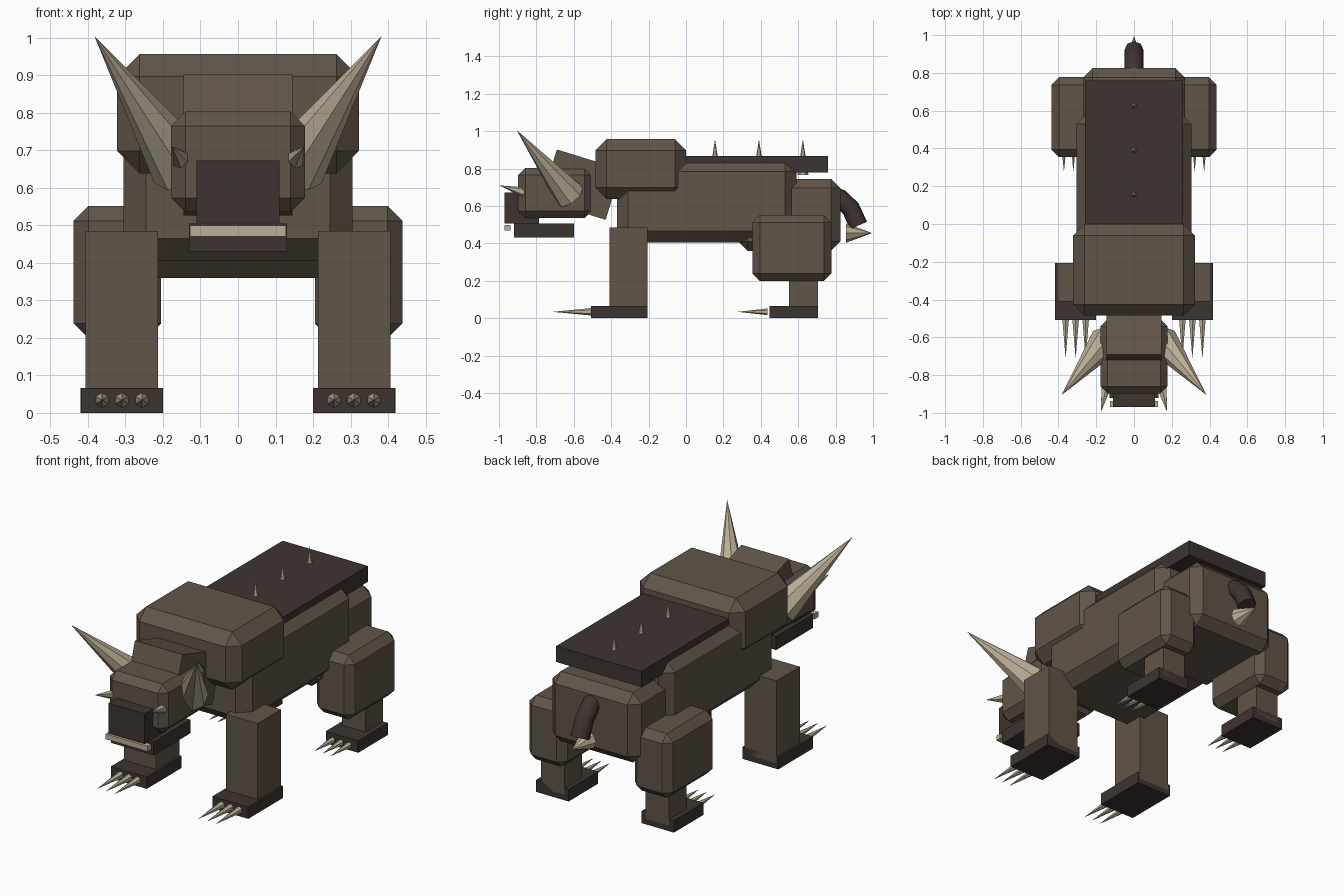
import bpy, bmesh
from mathutils import Vector, Matrix

if "Cube" in bpy.data.objects:
    bpy.data.objects.remove(bpy.data.objects["Cube"])


def material(name, rgb):
    m = bpy.data.materials.new(name)
    m.diffuse_color = (*rgb, 1)
    m.use_nodes = True
    m.node_tree.nodes["Principled BSDF"].inputs["Base Color"].default_value = m.diffuse_color
    return m


HIDE = material("hide", (0.118, 0.090, 0.065))
DARK = material("dark_hide", (0.047, 0.034, 0.030))
BONE = material("bone", (0.50, 0.43, 0.31))


def add(name, bm, mat):
    me = bpy.data.meshes.new(name)
    bmesh.ops.recalc_face_normals(bm, faces=bm.faces)
    bm.to_mesh(me)
    bm.free()
    me.materials.append(mat)
    ob = bpy.data.objects.new(name, me)
    bpy.context.collection.objects.link(ob)
    return ob


def box(name, x, y, z, mat=HIDE, chamfer=0.0, tilt=0.0):
    """Box from (min, max) ranges, optionally chamfered and tilted about x."""
    bm = bmesh.new()
    size = [b - a for a, b in (x, y, z)]
    bmesh.ops.create_cube(bm, size=1, matrix=Matrix.Diagonal((*size, 1)))
    if chamfer:
        bmesh.ops.bevel(bm, geom=bm.edges[:], offset=chamfer, segments=1,
                        affect='EDGES', profile=0.5)
    centre = Vector([(a + b) / 2 for a, b in (x, y, z)])
    bm.transform(Matrix.Translation(centre) @ Matrix.Rotation(tilt, 4, 'X'))
    return add(name, bm, mat)


def spike(name, base, tip, radius, sides=6):
    """Cone running from a base centre to its tip."""
    base, tip = Vector(base), Vector(tip)
    axis = tip - base
    bm = bmesh.new()
    bmesh.ops.create_cone(bm, cap_ends=True, segments=sides, radius1=radius,
                          radius2=0, depth=axis.length)
    rot = axis.to_track_quat('Z', 'Y').to_matrix().to_4x4()
    bm.transform(Matrix.Translation((base + tip) / 2) @ rot)
    return add(name, bm, BONE)


def span(s, a, b):
    """x range on the chosen side."""
    return tuple(sorted((s * a, s * b)))


# Torso
box("body", (-0.305, 0.305), (-0.37, 0.59), (0.405, 0.845), HIDE, 0.06)
box("shoulder_hump", (-0.322, 0.322), (-0.485, 0.0), (0.638, 0.957), HIDE, 0.06)
box("rump", (-0.27, 0.27), (0.28, 0.825), (0.36, 0.745), HIDE, 0.05)
box("back_plate", (-0.26, 0.26), (-0.14, 0.76), (0.78, 0.867), DARK)
for i, y in enumerate((0.155, 0.39, 0.625)):
    spike(f"back_spike_{i}", (0, y, 0.765), (0, y, 0.957), 0.03)

# Head
box("neck", (-0.145, 0.145), (-0.74, -0.38), (0.573, 0.855), HIDE, tilt=-0.3)
box("head", (-0.178, 0.178), (-0.897, -0.505), (0.535, 0.803), HIDE, 0.038)
box("snout", (-0.11, 0.11), (-0.97, -0.785), (0.507, 0.673), DARK)
box("jaw", (-0.13, 0.13), (-0.92, -0.60), (0.43, 0.505), DARK)
box("teeth", (-0.128, 0.128), (-0.97, -0.938), (0.47, 0.499), BONE)

for s, side in ((1, "right"), (-1, "left")):
    # Horns and tusks
    spike(f"horn_{side}", (s * 0.15, -0.62, 0.655), (s * 0.383, -0.905, 1.005), 0.085, 8)
    spike(f"tusk_{side}", (s * 0.147, -0.865, 0.672), (s * 0.176, -0.997, 0.71), 0.028)
    # Front leg
    box(f"front_leg_{side}", span(s, 0.213, 0.407), (-0.41, -0.206), (0.03, 0.485))
    box(f"front_foot_{side}", span(s, 0.2, 0.418), (-0.508, -0.206), (0, 0.066), DARK)
    # Hind leg
    box(f"hind_thigh_{side}", span(s, 0.205, 0.438), (0.355, 0.777), (0.198, 0.552), HIDE, 0.04)
    box(f"hind_shin_{side}", span(s, 0.246, 0.39), (0.552, 0.705), (0.03, 0.25))
    box(f"hind_foot_{side}", span(s, 0.222, 0.42), (0.447, 0.705), (0, 0.066), DARK)
    # Claws
    for i in (-1, 0, 1):
        x = s * (0.309 + 0.053 * i)
        spike(f"front_claw_{side}_{i + 2}", (x, -0.505, 0.034), (x, -0.713, 0.034), 0.02)
        x = s * (0.321 + 0.05 * i)
        spike(f"hind_claw_{side}_{i + 2}", (x, 0.437, 0.034), (x, 0.275, 0.034), 0.018)

# Tail
cu = bpy.data.curves.new("tail", 'CURVE')
cu.dimensions = '3D'
cu.bevel_depth = 0.05
cu.bevel_resolution = 2
cu.use_fill_caps = True
path = [(0.77, 0.655), (0.825, 0.64), (0.882, 0.585), (0.922, 0.495)]
sp = cu.splines.new('POLY')
sp.points.add(len(path) - 1)
for p, (y, z) in zip(sp.points, path):
    p.co = (0, y, z, 1)
cu.materials.append(DARK)
bpy.context.collection.objects.link(bpy.data.objects.new("tail", cu))
spike("tail_tip", (0, 0.855, 0.455), (0, 0.995, 0.455), 0.052, 8)
